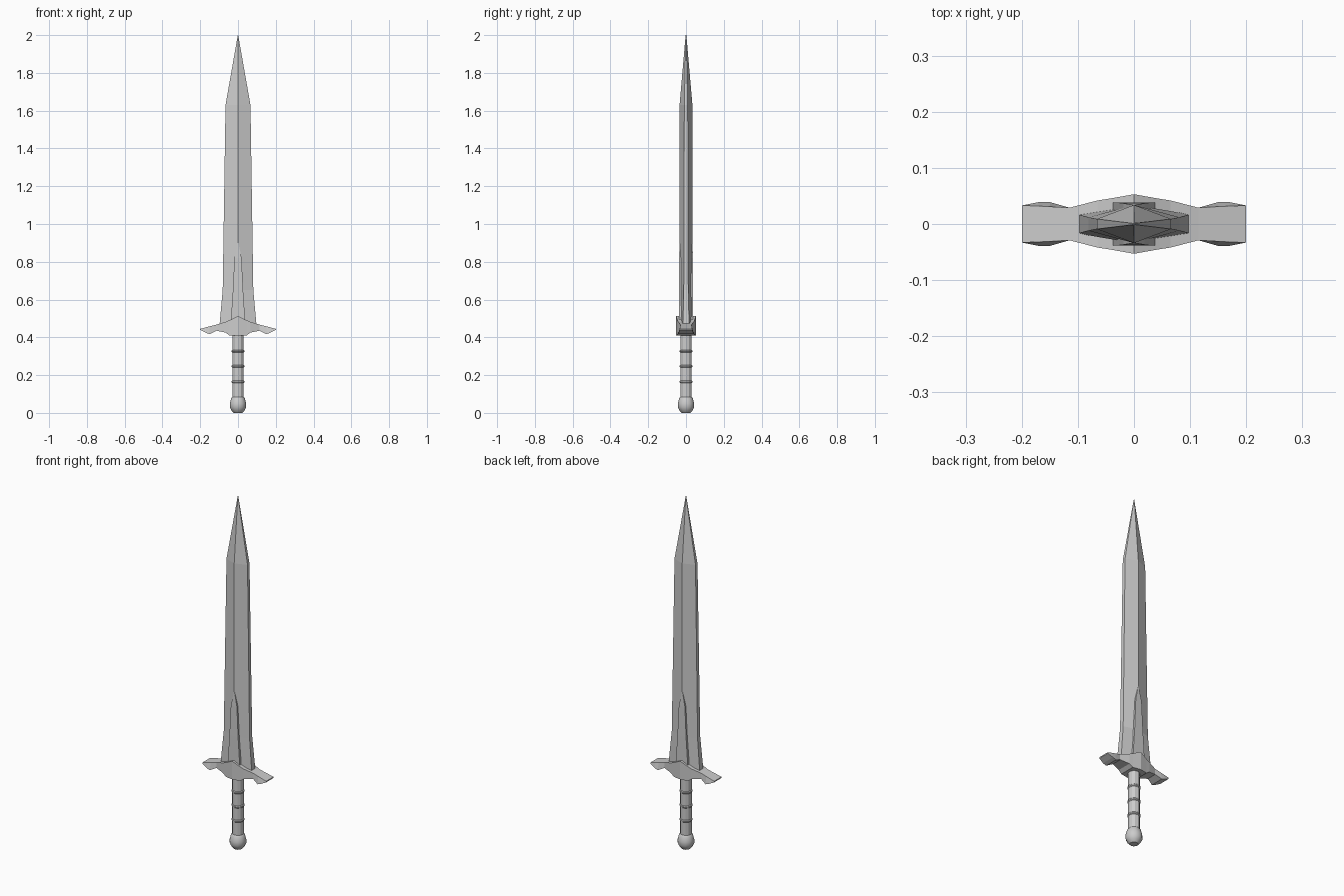
import bpy, bmesh
from math import cos, sin, pi

cube = bpy.data.objects.get("Cube")
if cube:
    bpy.data.objects.remove(cube, do_unlink=True)

steel = bpy.data.materials.new("steel_grey")
steel.use_nodes = True
steel.diffuse_color = (0.6, 0.6, 0.6, 1)
steel.node_tree.nodes["Principled BSDF"].inputs["Base Color"].default_value = (0.6, 0.6, 0.6, 1)


def loft(name, rings):
    """Skin a list of equal-length closed rings and cap both ends."""
    bm = bmesh.new()
    loops = [[bm.verts.new(p) for p in ring] for ring in rings]
    n = len(loops[0])
    for a, b in zip(loops, loops[1:]):
        for i in range(n):
            j = (i + 1) % n
            bm.faces.new((a[i], a[j], b[j], b[i]))
    bm.faces.new(loops[0])
    bm.faces.new(loops[-1])
    bmesh.ops.remove_doubles(bm, verts=bm.verts, dist=0.0001)
    bmesh.ops.recalc_face_normals(bm, faces=bm.faces)
    mesh = bpy.data.meshes.new(name)
    bm.to_mesh(mesh)
    bm.free()
    mesh.materials.append(steel)
    obj = bpy.data.objects.new(name, mesh)
    bpy.context.collection.objects.link(obj)
    return obj


def lathe(name, profile, sides=12):
    return loft(name, [[(r * cos(2 * pi * i / sides), r * sin(2 * pi * i / sides), z)
                        for i in range(sides)] for r, z in profile])


# Blade: ridged section with flat narrow edges (z, half width, edge y, ridge y)
blade = [(0.44, 0.1, 0.017, 0.034), (0.65, 0.081, 0.012, 0.034),
         (1.63, 0.066, 0.009, 0.034), (2.0, 0.001, 0.001, 0.002)]
loft("blade", [[(w, -e, z), (w, e, z), (0, r, z), (-w, e, z), (-w, -e, z), (0, -r, z)]
               for z, w, e, r in blade])

# Raised tapering rib on both blade faces (z, half width, half depth)
rib = [(0.44, 0.041, 0.038), (0.65, 0.027, 0.038), (0.82, 0.019, 0.037), (0.9, 0.002, 0.034)]
loft("blade_rib", [[(w, -d, z), (w, d, z), (-w, d, z), (-w, -d, z)] for z, w, d in rib])

# Crossguard: mirrored stations (x, top z, bottom z, top half depth, bottom half depth)
half = [(0.045, 0.491, 0.41, 0.045, 0.045), (0.065, 0.482, 0.425, 0.042, 0.042),
        (0.115, 0.467, 0.435, 0.029, 0.029), (0.15, 0.458, 0.417, 0.031, 0.039),
        (0.17, 0.453, 0.424, 0.032, 0.039), (0.2, 0.445, 0.439, 0.033, 0.033)]
stations = [(-x, *rest) for x, *rest in reversed(half)] + [(0, 0.513, 0.41, 0.053, 0.053)] + half
loft("crossguard", [[(x, -dt, t), (x, dt, t), (x, db, b), (x, -db, b)]
                    for x, t, b, dt, db in stations])

# Grip with three raised rings
lathe("grip", [(0.03, 0.07), (0.03, 0.42)])
for i in range(3):
    z = 0.165 + i * 0.081
    lathe(f"grip_ring_{i + 1}", [(0.029, z - 0.008), (0.034, z - 0.003),
                                 (0.034, z + 0.003), (0.029, z + 0.008)])

# Rounded pommel
pommel = lathe("pommel", [(0.022, 0), (0.034, 0.012), (0.043, 0.03), (0.043, 0.05),
                          (0.036, 0.078), (0.03, 0.085)])
for obj in bpy.data.objects:
    obj.select_set(obj == pommel)
bpy.context.view_layer.objects.active = pommel
bpy.ops.object.shade_smooth_by_angle(angle=0.6)
